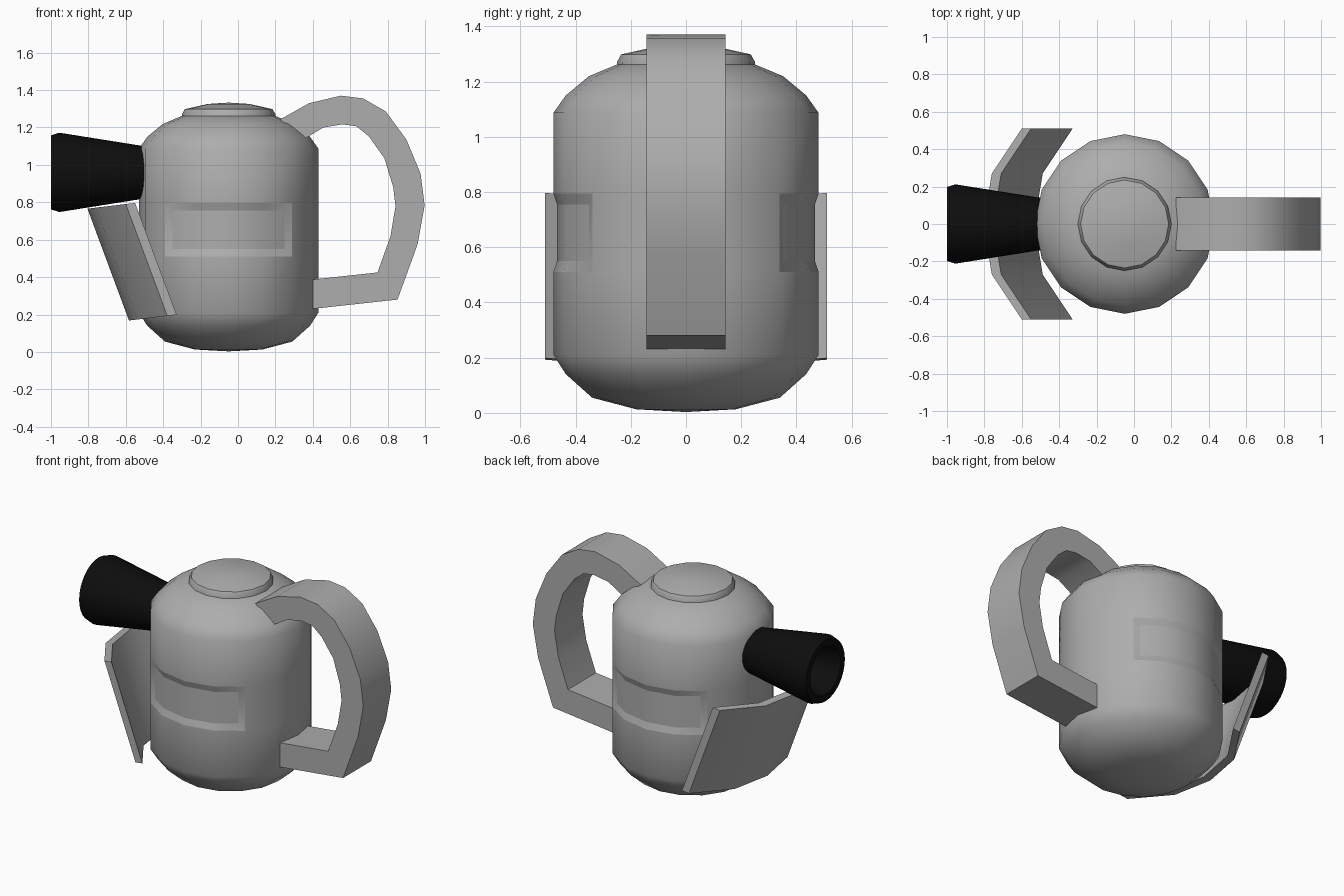
import bpy, bmesh, math
from mathutils import Matrix

if "Cube" in bpy.data.objects:
    bpy.data.objects.remove(bpy.data.objects["Cube"])


def material(name, value):
    m = bpy.data.materials.new(name)
    m.diffuse_color = (value, value, value, 1)
    m.use_nodes = True
    m.node_tree.nodes["Principled BSDF"].inputs["Base Color"].default_value = m.diffuse_color
    return m


grey = material("grey", 0.42)
black = material("black", 0.004)


def finish(bm, name, mat, angle=40):
    bmesh.ops.recalc_face_normals(bm, faces=bm.faces)
    me = bpy.data.meshes.new(name)
    bm.to_mesh(me)
    bm.free()
    me.materials.append(mat)
    ob = bpy.data.objects.new(name, me)
    bpy.context.collection.objects.link(ob)
    bpy.ops.object.select_all(action='DESELECT')
    ob.select_set(True)
    bpy.context.view_layer.objects.active = ob
    bpy.ops.object.shade_smooth_by_angle(angle=math.radians(angle))


def lathe(profile, sides):
    """Spin (radius, height) points round z; radius 0 makes a pole."""
    bm = bmesh.new()
    rings = []
    for r, z in profile:
        if r == 0:
            rings.append([bm.verts.new((0, 0, z))] * sides)
        else:
            rings.append([bm.verts.new((r * math.cos(math.tau * i / sides),
                                        r * math.sin(math.tau * i / sides), z))
                          for i in range(sides)])
    for a, b in zip(rings, rings[1:]):
        for i in range(sides):
            j = (i + 1) % sides
            bm.faces.new(list(dict.fromkeys((a[i], a[j], b[j], b[i]))))
    bmesh.ops.recalc_face_normals(bm, faces=bm.faces)
    return bm


def strip_solid(sections):
    """Join a row of four-point cross-sections into a closed solid."""
    bm = bmesh.new()
    rows = [[bm.verts.new(p) for p in s] for s in sections]
    for a, b in zip(rows, rows[1:]):
        for i in range(4):
            j = (i + 1) % 4
            bm.faces.new((a[i], a[j], b[j], b[i]))
    bm.faces.new(rows[0])
    bm.faces.new(rows[-1])
    return bm


CX = -0.05

# Body with a recessed panel on the front and the back
bm = lathe([(0, 0.003), (0.18, 0.013), (0.34, 0.055), (0.435, 0.14), (0.48, 0.21),
            (0.48, 0.51), (0.48, 0.795), (0.48, 1.087), (0.435, 1.15),
            (0.352, 1.219), (0.247, 1.263), (0, 1.275)], 16)
for side in (-1, 1):
    panel = []
    for f in bm.faces:
        c = f.calc_center_median()
        if 0.51 < c.z < 0.79 and c.y * side > abs(c.x):
            panel.append(f)
    rim = set(bmesh.ops.inset_region(bm, faces=panel, thickness=0.04, depth=-0.013,
                                     use_even_offset=True)["faces"])
    # Crisp borders round the bevelled rim of the panel
    for f in rim:
        for e in f.edges:
            if any(g not in rim for g in e.link_faces):
                e.smooth = False
bmesh.ops.translate(bm, verts=bm.verts, vec=(CX, 0, 0))
finish(bm, "body", grey, 50)

# Lid
bm = lathe([(0, 1.25), (0.25, 1.25), (0.25, 1.27), (0.235, 1.298),
            (0.11, 1.326), (0, 1.333)], 16)
bmesh.ops.translate(bm, verts=bm.verts, vec=(CX, 0, 0))
finish(bm, "lid", grey, 30)

# Hollow black nozzle pointing to -x
bm = lathe([(0, -0.40), (0.125, -0.40), (0.143, -0.52), (0.212, -0.955),
            (0.198, -1.0), (0.155, -1.0), (0.12, -0.70), (0, -0.70)], 32)
bmesh.ops.transform(bm, verts=bm.verts,
                    matrix=Matrix.Translation((0, 0, 0.96)) @ Matrix.Rotation(math.pi / 2, 4, 'Y'))
finish(bm, "nozzle", black)

# Tilted shield plate below the nozzle
sections = []
for x, y in [(-0.60, -0.51), (-0.76, -0.27), (-0.805, 0), (-0.76, 0.27), (-0.60, 0.51)]:
    lift = 0.12 * (x + 0.805)
    sections.append([(x, y, 0.766 + lift), (x + 0.05, y, 0.772 + lift),
                     (x + 0.272, y, 0.174 + lift), (x + 0.222, y, 0.168 + lift)])
finish(strip_solid(sections), "shield", grey)

# Handle: outer and inner outline points, extruded across y
outer = [(0.225, 1.243), (0.38, 1.33), (0.55, 1.37), (0.67, 1.355), (0.79, 1.286),
         (0.90, 1.136), (0.976, 0.954), (0.998, 0.783), (0.96, 0.575),
         (0.853, 0.28), (0.36, 0.226)]
inner = [(0.335, 1.127), (0.457, 1.20), (0.56, 1.217), (0.634, 1.206), (0.70, 1.152),
         (0.783, 1.035), (0.83, 0.88), (0.842, 0.778), (0.815, 0.618),
         (0.746, 0.425), (0.36, 0.383)]
W = 0.143
finish(strip_solid([[(a, -W, b), (a, W, b), (c, W, d), (c, -W, d)]
                    for (a, b), (c, d) in zip(outer, inner)]), "handle", grey)
